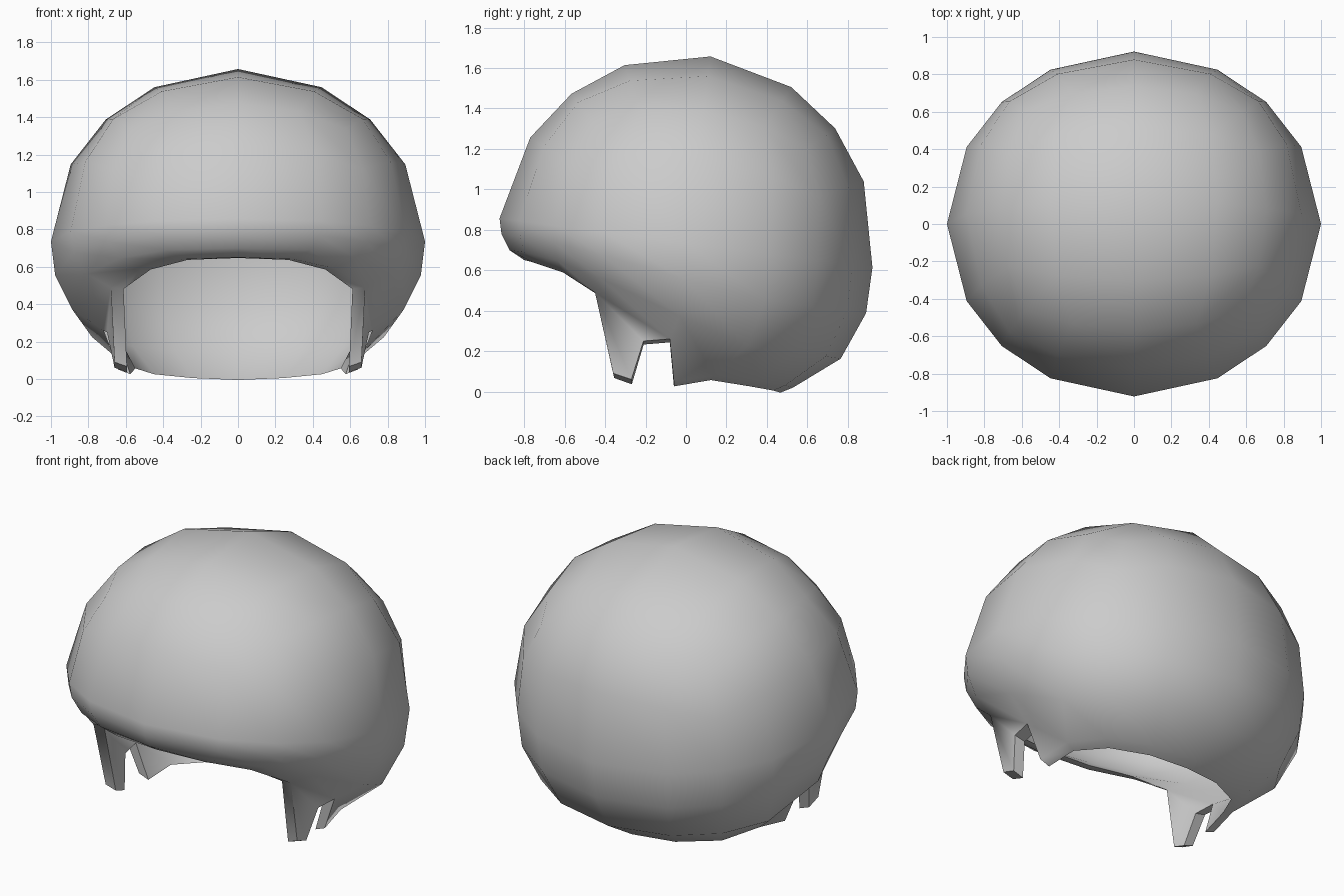
import bpy, bmesh, math
from mathutils import Vector, Matrix

cube = bpy.data.objects.get("Cube")
if cube:
    bpy.data.objects.remove(cube)

CENTRE = Vector((0, 0, 0.735))
TILT = Matrix.Rotation(math.radians(-7.5), 3, 'X')

# Lower rim of the hair from front centre round the left side to back centre
RIM = [(0, -.80, .65), (.30, -.76, .64), (.52, -.61, .59), (.68, -.45, .49),
       (.72, -.08, .26), (.61, .14, .08), (.50, .36, .05), (.27, .49, .03), (0, .53, .02)]
# Corners of the sideburn and of the small lock behind its notch
SIDEBURN = [(.66, -.36, .09), (.66, -.27, .06), (.70, -.21, .25)]
LOCK_TIP = (.64, -.06, .05)
# Inward and downward share of the rows between widest ring and rim
ROWS = [(.08, .38), (.40, .76), (1, 1)]


def mirrored(p, side):
    return Vector((p[0] * side, p[1], p[2]))


def inner_position(p):
    """Position on the inside of the shell below an outer point."""
    up = max(0, p.z - CENTRE.z) / .93
    down = max(0, CENTRE.z - p.z) / .7
    y = p.y * (.88 if p.y > 0 else 1 - .1 * p.y * p.y)
    return Vector((p.x * .9, y, p.z - .07 * up - .025 * down))


bm = bmesh.new()

# Rounded crown: upper half of a gridded cube pushed out to a sphere
bmesh.ops.create_cube(bm, size=2)
bmesh.ops.subdivide_edges(bm, edges=bm.edges[:], cuts=3, use_grid_fill=True)
bmesh.ops.delete(bm, geom=[v for v in bm.verts if v.co.z < -.1], context='VERTS')
ring = [v for v in bm.verts if abs(v.co.z) < .1]
ring.sort(key=lambda v: round(math.atan2(v.co.x, -v.co.y), 4) % math.tau)
for v in bm.verts:
    n = v.co.normalized()
    v.co = CENTRE + TILT @ Vector((n.x, n.y * .93, n.z * .93))

# Lower rows curl in from the widest ring to the rim
count = len(ring)
half = count // 2
start = [v.co.copy() for v in ring]
for inward, drop in ROWS:
    row = []
    for i, a in enumerate(start):
        b = mirrored(RIM[min(i, count - i)], 1 if i <= half else -1)
        row.append(bm.verts.new((a.x + (b.x - a.x) * inward,
                                 a.y + (b.y - a.y) * inward,
                                 a.z + (b.z - a.z) * drop)))
    for i in range(count):
        j = (i + 1) % count
        bm.faces.new((ring[i], ring[j], row[j], row[i]))
    ring = row

# Sideburns and locks in front of and behind the ear notch
for side in (1, -1):
    front, mid, back = (ring[k * side] for k in (3, 4, 5))
    low_front, low_back, notch = (bm.verts.new(mirrored(p, side)) for p in SIDEBURN)
    tip = bm.verts.new(mirrored(LOCK_TIP, side))
    bm.faces.new((front, low_front, low_back, notch))
    bm.faces.new((front, notch, mid))
    bm.faces.new((mid, tip, back))

# Inner shell, joined to the outer one along the rim
border = [e for e in bm.edges if e.is_boundary]
outer = bm.verts[:]
copy = bmesh.ops.duplicate(bm, geom=outer + bm.edges[:] + bm.faces[:])
inside = copy["vert_map"]
for v in outer:
    inside[v].co = inner_position(v.co)
for e in border:
    a, b = e.verts
    bm.faces.new((a, b, inside[b], inside[a]))
bmesh.ops.recalc_face_normals(bm, faces=bm.faces[:])

mesh = bpy.data.meshes.new("hair_shell")
bm.to_mesh(mesh)
bm.free()
hair = bpy.data.objects.new("hair_shell", mesh)
bpy.context.collection.objects.link(hair)

# Single plain grey
grey = bpy.data.materials.new("plain_grey")
grey.use_nodes = True
colour = (.6, .6, .6, 1)
grey.diffuse_color = colour
grey.node_tree.nodes["Principled BSDF"].inputs["Base Color"].default_value = colour
mesh.materials.append(grey)

bpy.ops.object.select_all(action='DESELECT')
hair.select_set(True)
bpy.context.view_layer.objects.active = hair
bpy.ops.object.shade_smooth_by_angle(angle=math.radians(50))
